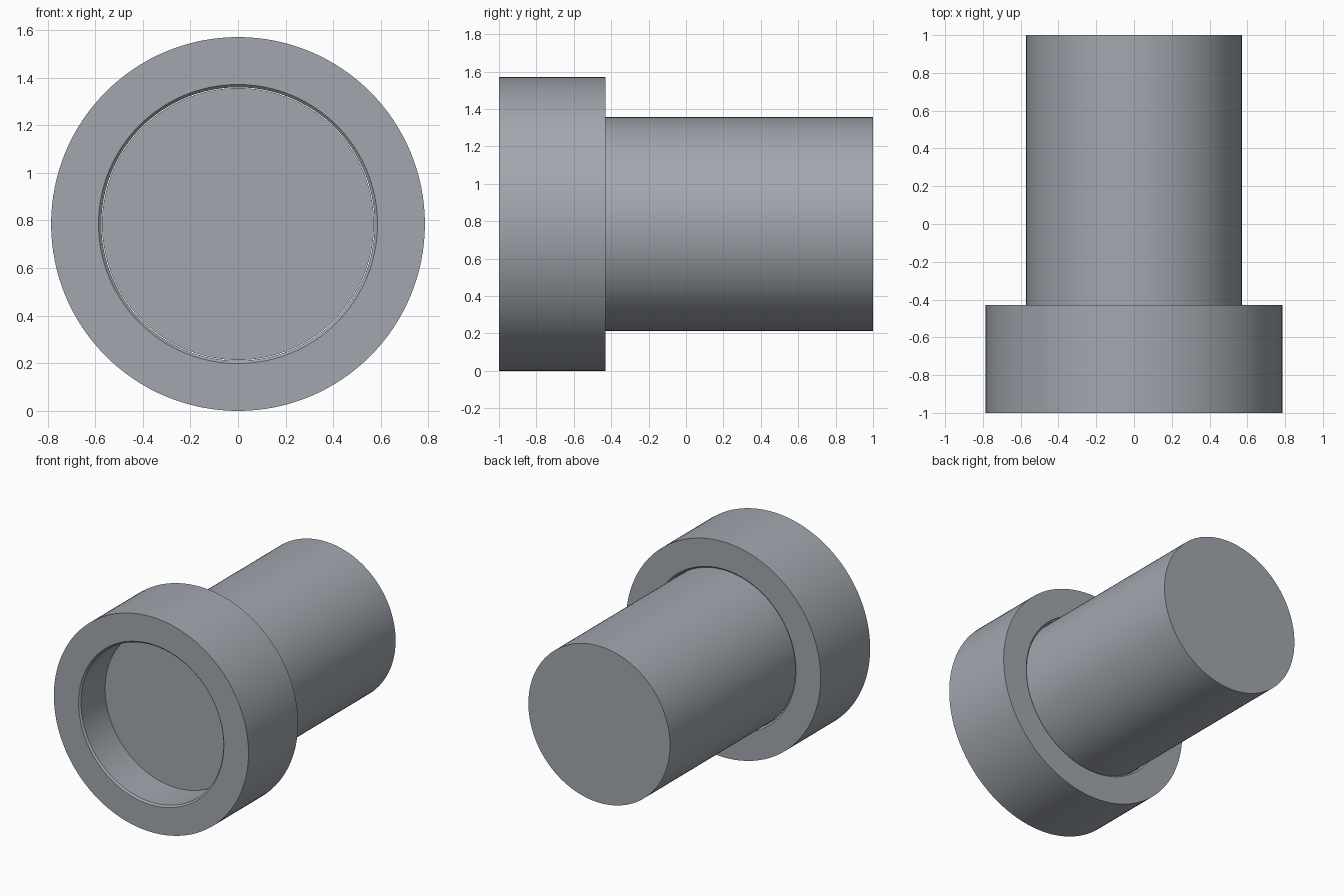
import bpy, bmesh, math

SEGMENTS = 128
CENTRE_Z = 0.785

cube = bpy.data.objects.get("Cube")
if cube:
    bpy.data.objects.remove(cube, do_unlink=True)

steel = bpy.data.materials.new("grey_steel")
steel.use_nodes = True
steel.diffuse_color = (0.36, 0.39, 0.43, 1)
steel.node_tree.nodes["Principled BSDF"].inputs["Base Color"].default_value = steel.diffuse_color


def lathe(name, profile, closed):
    """Turn (radius, y) points about the y axis; open profiles get flat end caps."""
    bm = bmesh.new()
    rings = []
    for radius, y in profile:
        angles = [2 * math.pi * i / SEGMENTS for i in range(SEGMENTS)]
        rings.append([bm.verts.new((radius * math.cos(a), y, radius * math.sin(a))) for a in angles])
    pairs = list(zip(rings, rings[1:]))
    if closed:
        pairs.append((rings[-1], rings[0]))
    else:
        bm.faces.new(rings[0])
        bm.faces.new(rings[-1])
    for a, b in pairs:
        for i in range(SEGMENTS):
            j = (i + 1) % SEGMENTS
            bm.faces.new((a[i], a[j], b[j], b[i]))
    bmesh.ops.recalc_face_normals(bm, faces=bm.faces)
    mesh = bpy.data.meshes.new(name)
    bm.to_mesh(mesh)
    bm.free()
    mesh.materials.append(steel)
    obj = bpy.data.objects.new(name, mesh)
    obj.location.z = CENTRE_Z
    bpy.context.collection.objects.link(obj)
    bpy.ops.object.select_all(action="DESELECT")
    obj.select_set(True)
    bpy.context.view_layer.objects.active = obj
    bpy.ops.object.shade_smooth_by_angle(angle=math.radians(30))
    return obj


# Collar with a bore chamfered at both ends
FRONT, BACK = -1.0, -0.43
OUTER, BORE, CHAMFER = 0.785, 0.574, 0.012
lathe("collar", [
    (OUTER, FRONT), (OUTER, BACK),
    (BORE + CHAMFER, BACK), (BORE, BACK - CHAMFER),
    (BORE, FRONT + CHAMFER), (BORE + CHAMFER, FRONT),
], closed=True)

# Solid shaft seated halfway into the collar
lathe("shaft", [(0.571, (FRONT + BACK) / 2), (0.571, 1.0)], closed=False)
